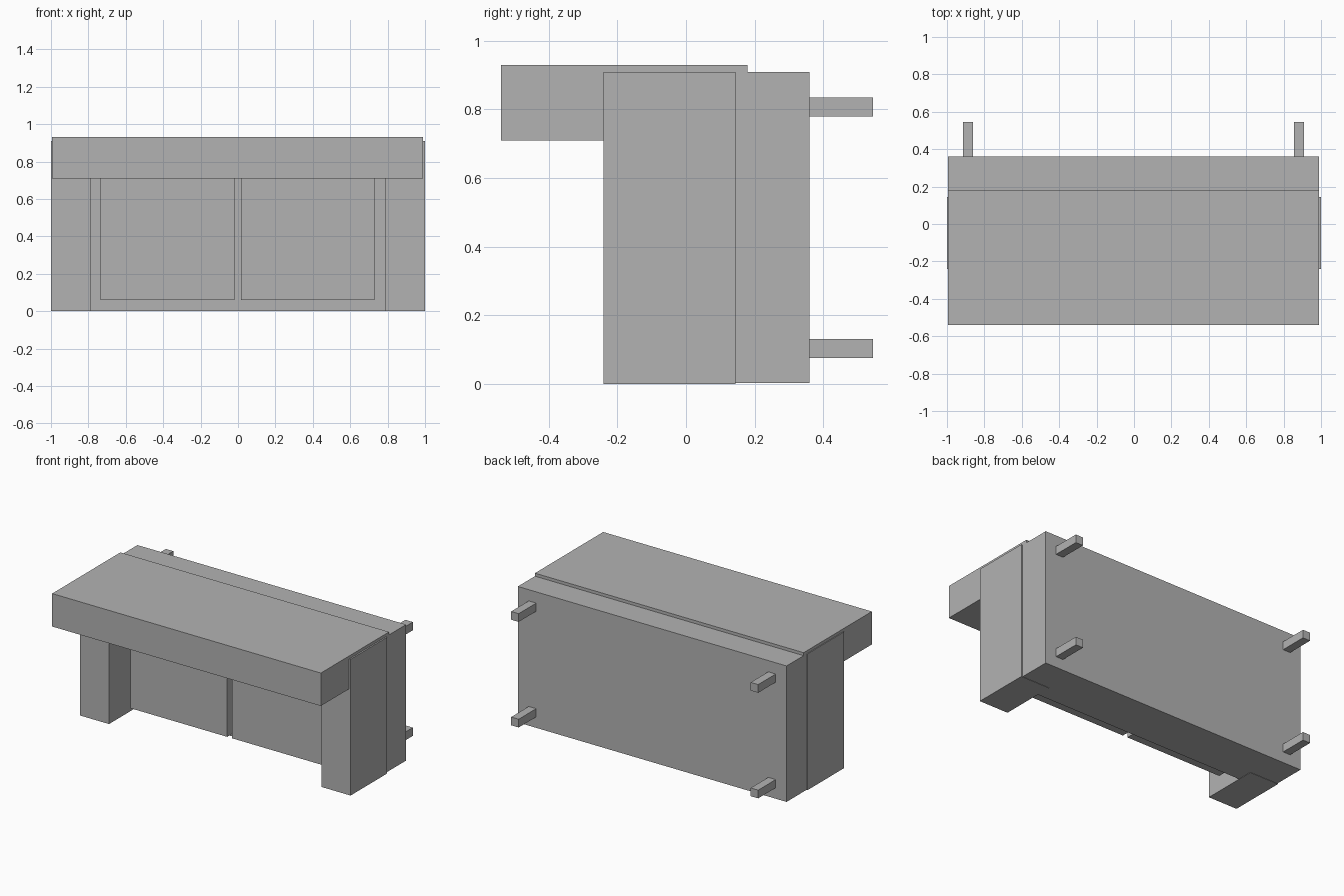
import bpy
import bmesh
from mathutils import Vector

cube = bpy.data.objects.get("Cube")
if cube:
    bpy.data.objects.remove(cube, do_unlink=True)

# Single fabric colour
grey = bpy.data.materials.new("plain_grey")
grey.use_nodes = True
grey.diffuse_color = (0.45, 0.45, 0.45, 1)
grey.node_tree.nodes["Principled BSDF"].inputs["Base Color"].default_value = grey.diffuse_color


def box(name, x, y, z):
    """Add a flat-faced box spanning the given (min, max) ranges."""
    low, high = (Vector(c) for c in zip(x, y, z))
    bm = bmesh.new()
    bmesh.ops.create_cube(bm, size=1)
    bmesh.ops.scale(bm, vec=high - low, verts=bm.verts)
    bmesh.ops.translate(bm, vec=(low + high) / 2, verts=bm.verts)
    mesh = bpy.data.meshes.new(name)
    bm.to_mesh(mesh)
    bm.free()
    mesh.materials.append(grey)
    obj = bpy.data.objects.new(name, mesh)
    bpy.context.collection.objects.link(obj)
    return obj


WIDTH = (-0.995, 0.99)

# Sofa lying on its back edge: base slab and overhanging backrest
box("seat_base", WIDTH, (0.04, 0.36), (0.002, 0.91))
box("backrest", WIDTH, (-0.54, 0.18), (0.71, 0.93))

# Arms
for side, x in (("right", (-1, -0.785)), ("left", (0.785, 1))):
    box(side + "_arm", x, (-0.24, 0.145), (0, 0.91))

# Seat cushions with a narrow gap between them
for side, x in (("right", (-0.735, -0.02)), ("left", (0.015, 0.73))):
    box(side + "_cushion", x, (-0.085, 0.06), (0.06, 0.72))

# Four short legs
for side, x in (("right", (-0.915, -0.86)), ("left", (0.855, 0.91))):
    for level, z in (("lower", (0.075, 0.13)), ("upper", (0.78, 0.835))):
        box(f"{side}_{level}_leg", x, (0.35, 0.545), z)
